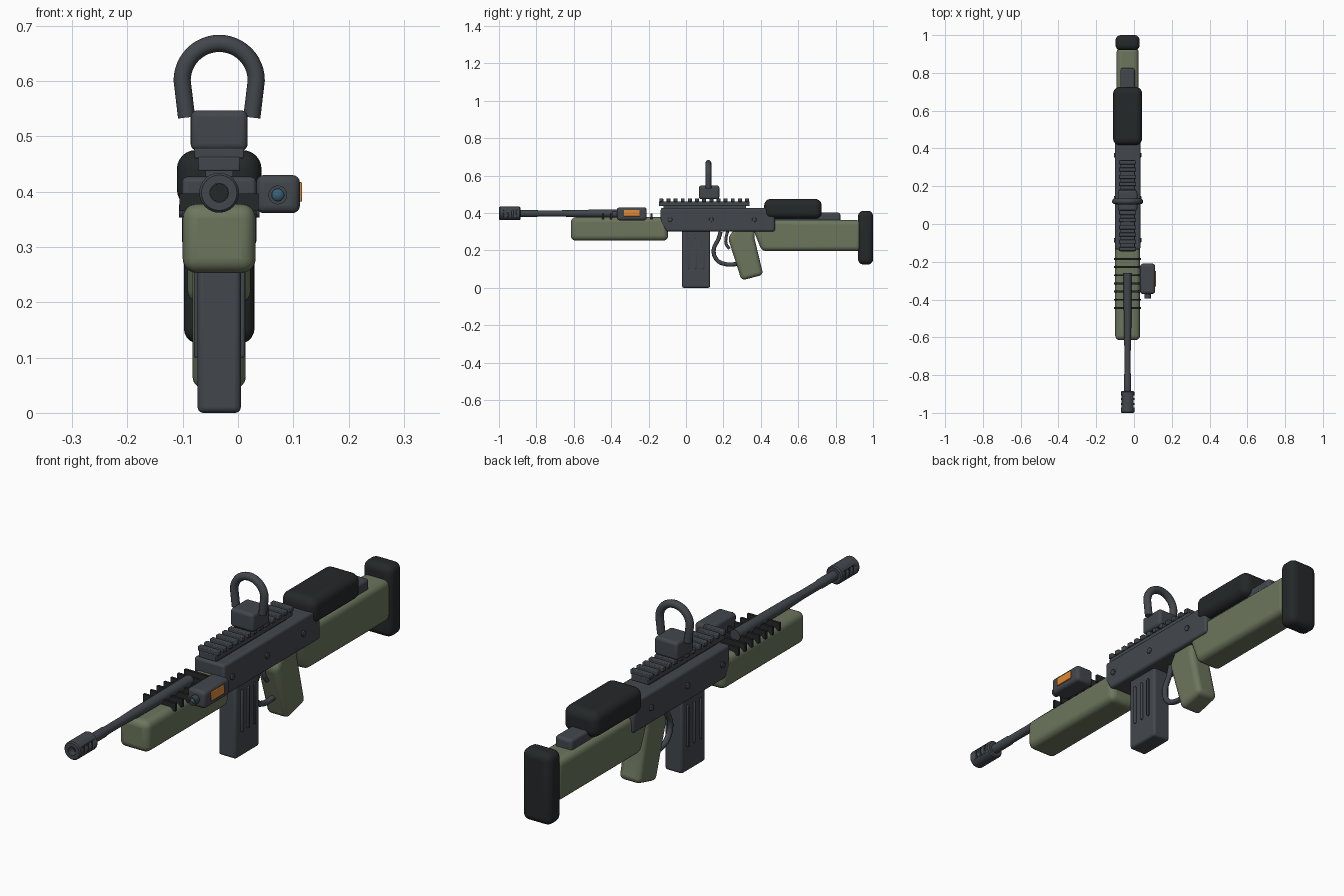
import bpy, bmesh, math
from mathutils import Vector, Matrix

if "Cube" in bpy.data.objects:
    bpy.data.objects.remove(bpy.data.objects["Cube"])

CX = -0.034  # centre plane of the rifle


def material(name, rgb):
    m = bpy.data.materials.new(name)
    m.diffuse_color = (*rgb, 1)
    m.use_nodes = True
    m.node_tree.nodes["Principled BSDF"].inputs["Base Color"].default_value = m.diffuse_color
    return m


STEEL = material("steel", (0.055, 0.063, 0.074))
RUBBER = material("rubber", (0.018, 0.021, 0.022))
GREEN = material("green_polymer", (0.15, 0.18, 0.11))
ORANGE = material("orange", (0.75, 0.25, 0.035))
GLASS = material("lens_blue", (0.04, 0.12, 0.18))


def finish(ob, mat, bevel=0, segs=3):
    ob.data.materials.append(mat)
    bpy.ops.object.select_all(action='DESELECT')
    ob.select_set(True)
    bpy.context.view_layer.objects.active = ob
    if bevel:
        b = ob.modifiers.new("bevel", 'BEVEL')
        b.width, b.segments, b.limit_method = bevel, segs, 'ANGLE'
    bpy.ops.object.shade_smooth_by_angle(angle=math.radians(35))
    return ob


def from_bmesh(name, bm, mat, bevel=0, segs=3):
    bmesh.ops.recalc_face_normals(bm, faces=bm.faces)
    me = bpy.data.meshes.new(name)
    bm.to_mesh(me)
    bm.free()
    ob = bpy.data.objects.new(name, me)
    bpy.context.collection.objects.link(ob)
    return finish(ob, mat, bevel, segs)


def add_box(bm, x, y, z):
    size = [b - a for a, b in (x, y, z)]
    mid = Vector([(a + b) / 2 for a, b in (x, y, z)])
    bmesh.ops.create_cube(bm, size=1, matrix=Matrix.Translation(mid) @ Matrix.Diagonal((*size, 1)))


def box(name, width, y, z, mat, bevel=0.006, segs=3, x=CX):
    bm = bmesh.new()
    add_box(bm, (x - width / 2, x + width / 2), y, z)
    return from_bmesh(name, bm, mat, bevel, segs)


def side_profile(name, pts, width, mat, bevel, segs=4):
    """Extrude a (y, z) outline across x."""
    bm = bmesh.new()
    f = bm.faces.new([bm.verts.new((CX - width / 2, y, z)) for y, z in pts])
    ext = bmesh.ops.extrude_face_region(bm, geom=[f])
    bmesh.ops.translate(bm, vec=(width, 0, 0),
                        verts=[v for v in ext['geom'] if isinstance(v, bmesh.types.BMVert)])
    return from_bmesh(name, bm, mat, bevel, segs)


def lathe(name, pts, mat, x=CX, z=0.398, n=32):
    """Spin (y, radius) points about an axis along y."""
    bm = bmesh.new()
    vs = [bm.verts.new((x + r, y, z)) for y, r in pts]
    es = [bm.edges.new(p) for p in zip(vs, vs[1:])]
    bmesh.ops.spin(bm, geom=vs + es, cent=(x, 0, z), axis=(0, 1, 0), angle=2 * math.pi, steps=n)
    bmesh.ops.remove_doubles(bm, verts=bm.verts, dist=1e-5)
    return from_bmesh(name, bm, mat)


def tube(name, pts, r, mat, smooth=False):
    cu = bpy.data.curves.new(name, 'CURVE')
    cu.dimensions = '3D'
    cu.bevel_depth, cu.bevel_resolution, cu.use_fill_caps = r, 4, True
    sp = cu.splines.new('BEZIER' if smooth else 'POLY')
    items = sp.bezier_points if smooth else sp.points
    items.add(len(pts) - 1)
    for p, co in zip(items, pts):
        if smooth:
            p.co = co
            p.handle_left_type = p.handle_right_type = 'AUTO'
        else:
            p.co = (*co, 1)
    ob = bpy.data.objects.new(name, cu)
    bpy.context.collection.objects.link(ob)
    cu.materials.append(mat)
    for s in cu.splines:
        s.use_smooth = True
    return ob


# Barrel and muzzle brake with side slots
lathe("barrel", [(-0.9, 0), (-0.9, 0.019), (-0.80, 0.019), (-0.79, 0.0165), (-0.68, 0.0165),
                 (-0.60, 0.019), (-0.26, 0.022), (-0.26, 0)], STEEL)
muzzle = lathe("muzzle_brake", [(-0.95, 0), (-0.95, 0.017), (-1.0, 0.017), (-1.0, 0.032), (-0.995, 0.036),
                                (-0.89, 0.036), (-0.885, 0.031), (-0.885, 0)], STEEL)
bm = bmesh.new()
for y in (-0.965, -0.94, -0.915):
    for s in (-1, 1):
        add_box(bm, sorted((CX + s * 0.027, CX + s * 0.06)), (y - 0.007, y + 0.007), (0.38, 0.416))
cutter = from_bmesh("muzzle_slot_cutter", bm, RUBBER)
mod = muzzle.modifiers.new("slots", 'BOOLEAN')
mod.object, mod.solver = cutter, 'EXACT'
bpy.context.view_layer.objects.active = muzzle
bpy.ops.object.modifier_move_to_index(modifier="slots", index=0)
bpy.ops.object.modifier_apply(modifier="slots")
bpy.data.objects.remove(cutter)
lathe("muzzle_bore", [(-0.97, 0), (-0.97, 0.0165), (-0.952, 0.0165)], RUBBER)

# Handguard with cooling fins
box("handguard", 0.132, (-0.615, -0.095), (0.253, 0.378), GREEN, 0.026, 5)
for i in range(7):
    y = -0.444 + i * 0.0432
    box(f"handguard_fin_{i + 1}", 0.143, (y - 0.005, y + 0.005), (0.365, 0.397), RUBBER, 0)

# Side light module
box("light_body", 0.079, (-0.37, -0.21), (0.361, 0.43), STEEL, 0.014, 4, x=0.0725)
box("light_plate", 0.01, (-0.332, -0.248), (0.382, 0.417), ORANGE, 0.002, 2, x=0.111)
lathe("light_bezel", [(-0.36, 0.017), (-0.395, 0.017), (-0.395, 0.011), (-0.385, 0.011)], STEEL, 0.072, 0.394)
lathe("light_lens", [(-0.386, 0.0115), (-0.39, 0.008), (-0.392, 0)], GLASS, 0.072, 0.394)

# Receiver and its screws
side_profile("receiver", [(-0.135, 0.427), (-0.135, 0.345), (-0.105, 0.302), (0.475, 0.302),
                          (0.475, 0.375), (0.435, 0.427)], 0.135, STEEL, 0.01, 3)
for i, y in enumerate((-0.085, 0.135, 0.365)):
    bpy.ops.mesh.primitive_cylinder_add(vertices=16, radius=0.012, depth=0.146,
                                        location=(CX, y, 0.365), rotation=(0, math.pi / 2, 0))
    bpy.context.object.name = f"receiver_screw_{i + 1}"
    finish(bpy.context.object, STEEL, 0.002, 2)

# Top rail with teeth
box("rail_base", 0.076, (-0.145, 0.34), (0.437, 0.463), STEEL, 0.003, 2)
box("rail_riser", 0.05, (-0.12, 0.32), (0.42, 0.44), STEEL, 0)
for i in range(13):
    y = -0.132 + i * 0.0382
    box(f"rail_tooth_{i + 1}", 0.09, (y - 0.0105, y + 0.0105), (0.46, 0.479), STEEL, 0.003, 2)

# Ring sight
box("sight_base", 0.103, (0.07, 0.178), (0.474, 0.547), STEEL, 0.012, 4)
arc = [(CX + 0.067 * math.cos(t), 0.12, 0.601 + 0.067 * math.sin(t))
       for t in [math.pi * k / 24 for k in range(25)]]
tube("sight_loop", [(CX + 0.059, 0.12, 0.534)] + arc + [(CX - 0.059, 0.12, 0.534)], 0.0155, STEEL)

# Magazine with side ribs
box("magazine", 0.078, (-0.021, 0.129), (0.0, 0.31), STEEL, 0.01, 3)
for s in (-1, 1):
    for i, y in enumerate((0.015, 0.055, 0.095)):
        box(f"magazine_rib_{'left' if s < 0 else 'right'}_{i + 1}", 0.012, (y - 0.005, y + 0.005),
            (0.1, 0.265), STEEL, 0.003, 2, x=CX + s * 0.04)

# Trigger group and grip
tube("trigger_guard", [(CX, 0.185, 0.30), (CX, 0.175, 0.265), (CX, 0.148, 0.20), (CX, 0.165, 0.15),
                       (CX, 0.21, 0.127), (CX, 0.275, 0.127)], 0.011, STEEL, True)
tube("trigger", [(CX, 0.225, 0.31), (CX, 0.213, 0.26), (CX, 0.215, 0.235), (CX, 0.232, 0.208)],
     0.008, STEEL, True)
side_profile("grip", [(0.225, 0.265), (0.26, 0.32), (0.37, 0.32), (0.365, 0.27), (0.413, 0.07),
                      (0.297, 0.04)], 0.096, GREEN, 0.02)

# Stock, cheek rest and butt pad
side_profile("stock", [(0.36, 0.31), (0.42, 0.365), (0.935, 0.362), (0.935, 0.197), (0.405, 0.197)],
             0.115, GREEN, 0.024, 5)
box("stock_tube", 0.076, (0.45, 0.825), (0.335, 0.402), STEEL, 0.012, 4)
box("cheek_rest", 0.153, (0.418, 0.725), (0.37, 0.475), RUBBER, 0.034, 6)
box("butt_pad", 0.128, (0.92, 1.0), (0.125, 0.412), RUBBER, 0.028, 5)
